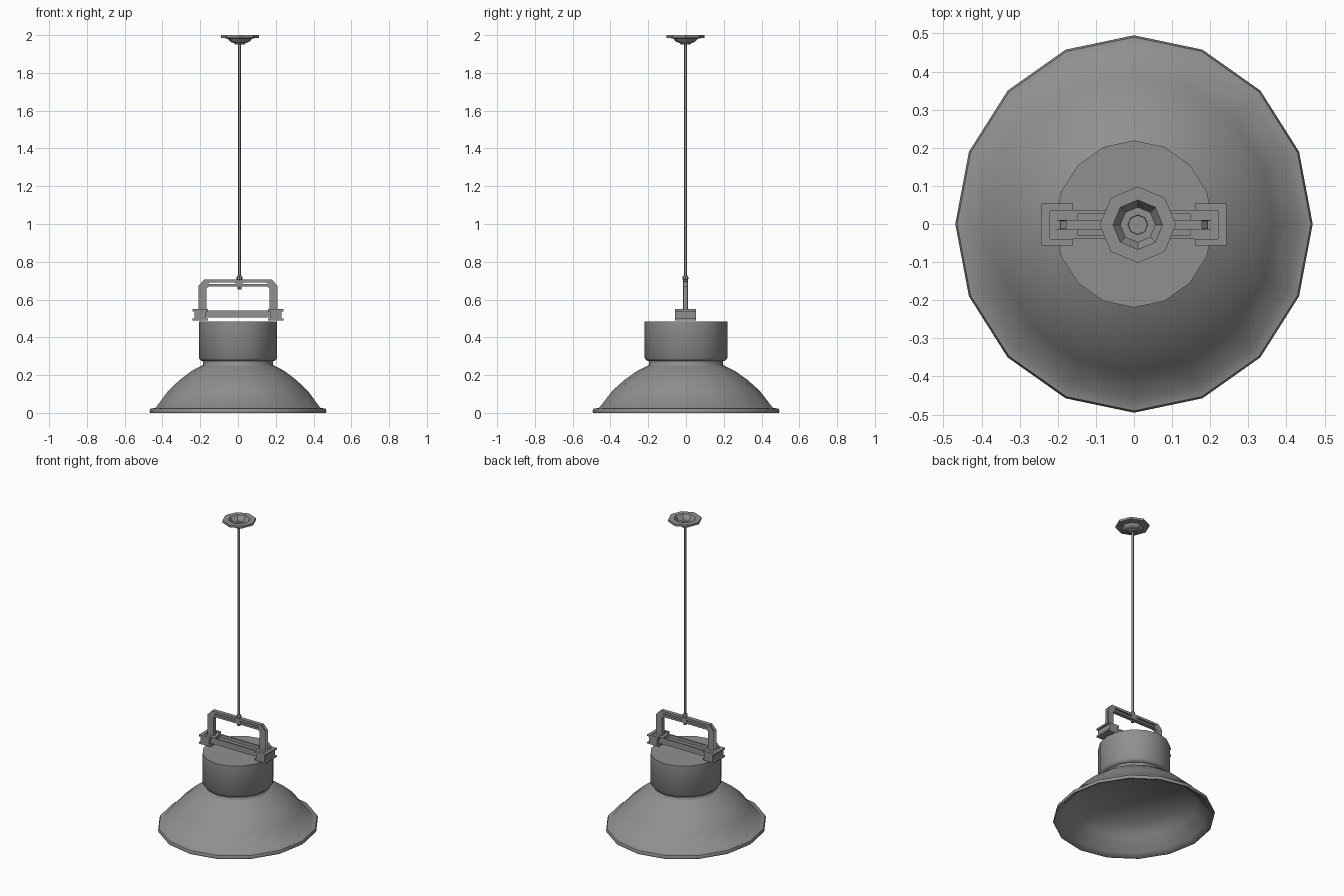
import bpy, bmesh, math

cube = bpy.data.objects.get("Cube")
if cube:
    bpy.data.objects.remove(cube, do_unlink=True)

metal = bpy.data.materials.new("grey_metal")
metal.use_nodes = True
GREY = (0.28, 0.28, 0.28, 1)
metal.diffuse_color = GREY
metal.node_tree.nodes["Principled BSDF"].inputs["Base Color"].default_value = GREY


def finish(name, bm, smooth=None):
    bmesh.ops.recalc_face_normals(bm, faces=bm.faces)
    mesh = bpy.data.meshes.new(name)
    bm.to_mesh(mesh)
    bm.free()
    mesh.materials.append(metal)
    ob = bpy.data.objects.new(name, mesh)
    bpy.context.collection.objects.link(ob)
    if smooth:
        bpy.ops.object.select_all(action='DESELECT')
        ob.select_set(True)
        bpy.context.view_layer.objects.active = ob
        bpy.ops.object.shade_smooth_by_angle(angle=math.radians(smooth))


def lathe(name, profile, sides, x=0, y=0, squash=1, smooth=None):
    """Turn a (radius, height) profile round z; radius 0 makes a pole."""
    bm = bmesh.new()
    rings = []
    for r, z in profile:
        count = sides if r else 1
        rings.append([bm.verts.new((x + squash * r * math.sin(math.tau * i / sides),
                                    y + r * math.cos(math.tau * i / sides), z))
                      for i in range(count)])
    for a, b in zip(rings, rings[1:]):
        for i in range(sides):
            j = (i + 1) % sides
            loop = [a[i % len(a)], a[j % len(a)], b[j % len(b)], b[i % len(b)]]
            bm.faces.new(list(dict.fromkeys(loop)))
    # Join flat fans into single caps
    bmesh.ops.dissolve_limit(bm, angle_limit=0.001, verts=bm.verts, edges=bm.edges)
    finish(name, bm, smooth)


def add_box(bm, x0, x1, y0, y1, z0, z1):
    for v in bmesh.ops.create_cube(bm, size=1)["verts"]:
        v.co = ((x0 + x1) / 2 + v.co.x * (x1 - x0), (y0 + y1) / 2 + v.co.y * (y1 - y0),
                (z0 + z1) / 2 + v.co.z * (z1 - z0))


# Bell shade with rolled rim, and an inner reflector closed by a flat disc
lathe("shade", [(0.2, 0.252), (0.26, 0.222), (0.325, 0.175), (0.39, 0.117), (0.46, 0.027),
                (0.49, 0.022), (0.495, 0.01), (0.492, 0), (0.484, 0), (0.455, 0.02),
                (0.39, 0.1), (0.325, 0.165), (0, 0.165)],
      16, squash=0.947, smooth=55)

# Lamp housing with a narrow neck
lathe("housing", [(0.2, 0.25), (0.195, 0.255), (0.195, 0.274), (0.208, 0.277),
                  (0.219, 0.29), (0.219, 0.485), (0, 0.485)],
      16, squash=0.947, smooth=55)

# Channel beam across the top of the housing
bm = bmesh.new()
add_box(bm, -0.22, 0.22, -0.039, 0.036, 0.504, 0.543)
bmesh.ops.recalc_face_normals(bm, faces=bm.faces)
top = max(bm.faces, key=lambda f: f.calc_center_median().z)
bmesh.ops.inset_region(bm, faces=[top], thickness=0.014)
for v in top.verts:
    v.co.x = math.copysign(0.148, v.co.x)
groove = bmesh.ops.extrude_face_region(bm, geom=[top])["geom"]
bmesh.ops.delete(bm, geom=[top], context='FACES')
for v in groove:
    if isinstance(v, bmesh.types.BMVert):
        v.co.z -= 0.02
finish("cross_beam", bm)

# Flanged end brackets, whose top flange wraps round the beam end
for side, label in ((1, "left"), (-1, "right")):
    bm = bmesh.new()
    for x0, x1, y0, y1, z0, z1 in ((0.16, 0.242, -0.057, 0.054, 0.49, 0.5),
                                   (0.17, 0.23, -0.057, 0.054, 0.5, 0.538),
                                   (0.22, 0.242, -0.057, 0.054, 0.538, 0.549),
                                   (0.16, 0.22, 0.036, 0.054, 0.538, 0.549),
                                   (0.16, 0.22, -0.057, -0.039, 0.538, 0.549)):
        add_box(bm, *sorted((side * x0, side * x1)), y0, y1, z0, z1)
    finish(label + "_bracket", bm)

# Handle: chamfered legs with recessed outer faces
for side, label in ((1, "left"), (-1, "right")):
    bm = bmesh.new()
    outline = [(0.167, 0.54), (0.21, 0.54), (0.208, 0.675), (0.178, 0.706),
               (0.155, 0.706), (0.155, 0.669), (0.167, 0.66)]
    front = bm.faces.new([bm.verts.new((side * x, -0.015, z)) for x, z in outline])
    back = bmesh.ops.extrude_face_region(bm, geom=[front])["geom"]
    for v in back:
        if isinstance(v, bmesh.types.BMVert):
            v.co.y = 0.011
    bmesh.ops.recalc_face_normals(bm, faces=bm.faces)
    outer = [f for f in bm.faces if f.normal.x * side > 0.5]
    bmesh.ops.inset_region(bm, faces=outer, thickness=0.003, depth=-0.016)
    finish(label + "_handle_leg", bm)

# Handle top: two rails joined by a central block
bm = bmesh.new()
for x0, x1, z0, z1 in ((-0.16, 0.16, 0.691, 0.706), (-0.16, 0.16, 0.669, 0.682),
                       (-0.012, 0.024, 0.682, 0.691)):
    add_box(bm, x0, x1, -0.015, 0.011, z0, z1)
finish("handle_bar", bm)

# Suspension rod with its ferrule and lower nut
lathe("rod", [(0.007, 0.7), (0.007, 1.96)], 8, x=0.008, y=-0.003, smooth=50)
lathe("ferrule", [(0, 0.654), (0.01, 0.654), (0.01, 0.7), (0.015, 0.708),
                  (0.015, 0.72), (0.009, 0.728), (0, 0.728)], 8, x=0.008, y=-0.003)

# Ceiling canopy, open bowl above with a sunken centre
lathe("canopy", [(0, 1.956), (0.025, 1.956), (0.026, 1.968), (0.046, 1.968), (0.065, 2.0),
                 (0.1, 2.0), (0.1, 1.986), (0.066, 1.982), (0.05, 1.964), (0.03, 1.958),
                 (0.026, 1.95), (0, 1.95)], 8, x=0.01, y=-0.002)
